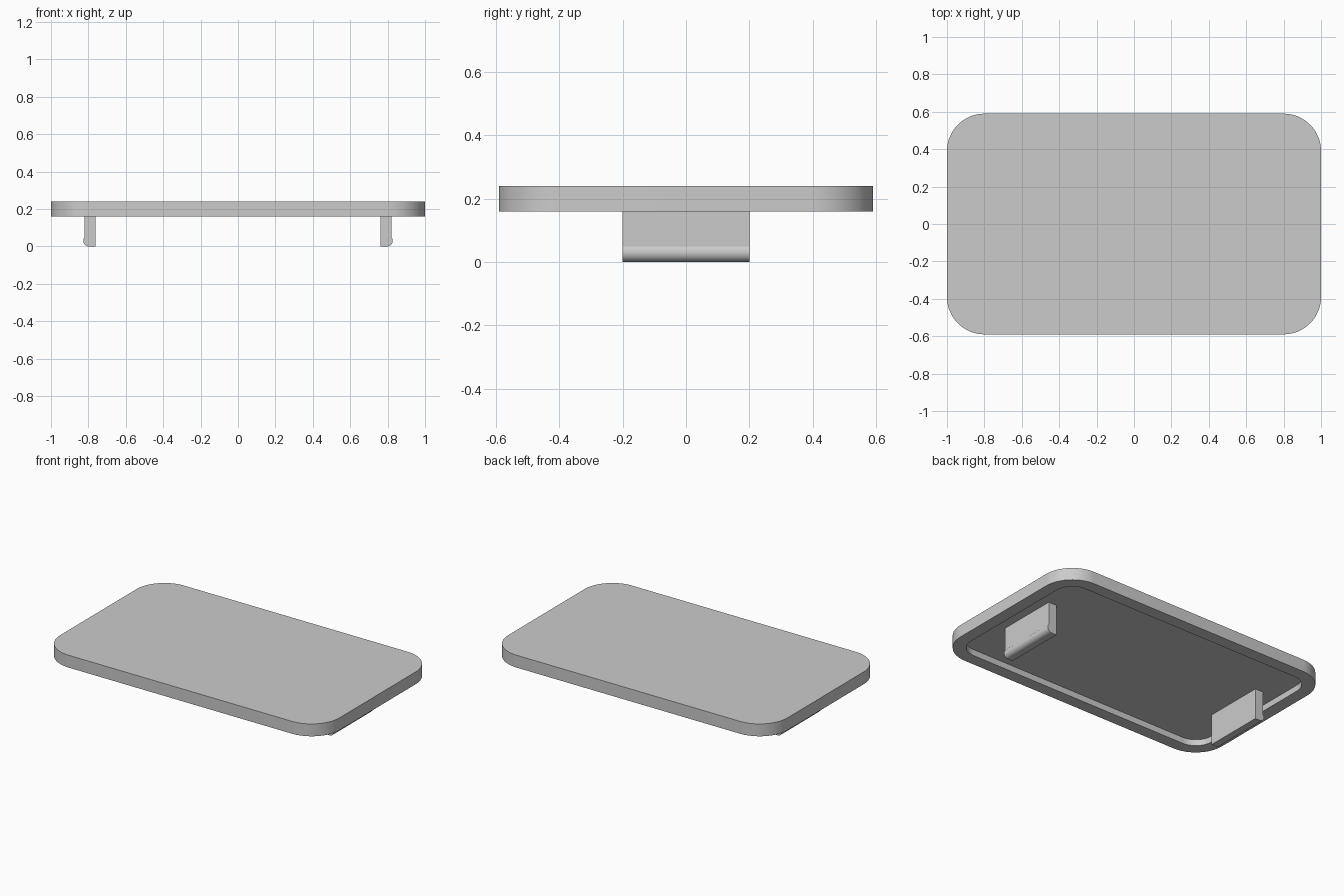
import bpy, bmesh
from math import cos, sin, pi, radians, sqrt, asin

cube = bpy.data.objects.get("Cube")
if cube:
    bpy.data.objects.remove(cube, do_unlink=True)

grey = bpy.data.materials.new("light grey plastic")
grey.use_nodes = True
colour = (0.6, 0.6, 0.6, 1)
grey.diffuse_color = colour
grey.node_tree.nodes["Principled BSDF"].inputs["Base Color"].default_value = colour


def rounded_rect(half_x, half_y, radius, steps=16):
    """Outline of a rounded rectangle, counter-clockwise."""
    points = []
    for q, (sx, sy) in enumerate([(1, 1), (-1, 1), (-1, -1), (1, -1)]):
        for i in range(steps + 1):
            a = (q + i / steps) * pi / 2
            points.append((sx * (half_x - radius) + radius * cos(a),
                           sy * (half_y - radius) + radius * sin(a)))
    return points


def finish(name, bm):
    bmesh.ops.recalc_face_normals(bm, faces=bm.faces)
    mesh = bpy.data.meshes.new(name)
    bm.to_mesh(mesh)
    bm.free()
    mesh.materials.append(grey)
    obj = bpy.data.objects.new(name, mesh)
    bpy.context.collection.objects.link(obj)
    bpy.ops.object.select_all(action='DESELECT')
    obj.select_set(True)
    bpy.context.view_layer.objects.active = obj
    bpy.ops.object.shade_smooth_by_angle(angle=radians(30))


def loft(name, rings):
    """Skin matching rings of 3D points and cap both ends."""
    bm = bmesh.new()
    loops = [[bm.verts.new(p) for p in ring] for ring in rings]
    for a, b in zip(loops, loops[1:]):
        for i in range(len(a)):
            j = (i + 1) % len(a)
            bm.faces.new((a[i], a[j], b[j], b[i]))
    bm.faces.new(loops[0])
    bm.faces.new(loops[-1])
    finish(name, bm)


# Lid: top face, outer wall, bottom rim, then the recess underneath
TOP, BOTTOM, CEILING, RIM = 0.24, 0.16, 0.20, 0.08
outer = rounded_rect(1.0, 0.59, 0.2)
inner = rounded_rect(1.0 - RIM, 0.59 - RIM, 0.2 - RIM)
loft("lid", [[(x, y, z) for x, y in outline] for outline, z in
             [(outer, TOP), (outer, BOTTOM), (inner, BOTTOM), (inner, CEILING)]])

# Clips: flat tabs with a rounded snap bead along the outer lower edge
INSIDE, OUTSIDE, BEAD_X, BEAD_R = 0.762, 0.82, 0.797, 0.03
end = asin(sqrt(1 - ((OUTSIDE - BEAD_X) / BEAD_R) ** 2))
profile = [(INSIDE, CEILING), (INSIDE, 0)]
for i in range(17):
    a = -pi / 2 + (end + pi / 2) * i / 16
    profile.append((BEAD_X + BEAD_R * cos(a), BEAD_R + BEAD_R * sin(a)))
profile.append((OUTSIDE, CEILING))
for side, name in ((1, "left_clip"), (-1, "right_clip")):
    loft(name, [[(side * x, y, z) for x, z in profile] for y in (-0.2, 0.2)])
